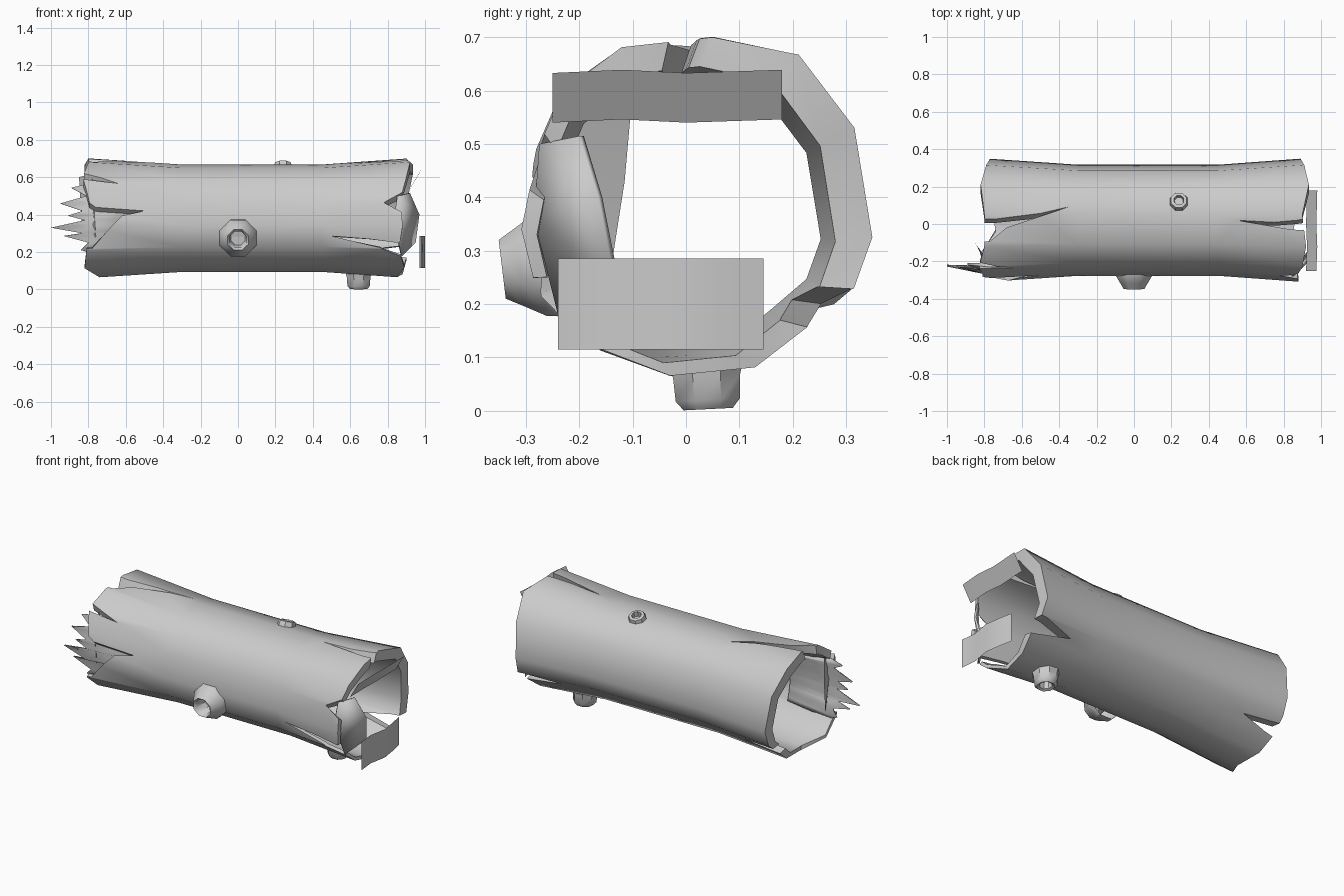
import bpy, bmesh, math
from mathutils import Vector
from mathutils.geometry import delaunay_2d_cdt

if "Cube" in bpy.data.objects:
    bpy.data.objects.remove(bpy.data.objects["Cube"])

CY, CZ = 0.02, 0.38


def make(name, verts, faces):
    me = bpy.data.meshes.new(name)
    bm = bmesh.new()
    vs = [bm.verts.new(v) for v in verts]
    for f in faces:
        bm.faces.new([vs[i] for i in f])
    bmesh.ops.recalc_face_normals(bm, faces=bm.faces[:])
    bm.to_mesh(me)
    bm.free()
    ob = bpy.data.objects.new(name, me)
    bpy.context.collection.objects.link(ob)
    bpy.ops.object.select_all(action='DESELECT')
    bpy.context.view_layer.objects.active = ob
    ob.select_set(True)
    bpy.ops.object.shade_smooth_by_angle(angle=math.radians(40))
    return ob


# Log trunk: cross-section (y, z), and ragged rim x per column at both ends
section = [(.35, .325), (.315, .53), (.21, .665), (.05, .70), (-.12, .68),
           (-.23, .60), (-.28, .49), (-.31, .34), (-.28, .21), (-.16, .115),
           (-.03, .062), (.13, .08), (.225, .155), (.315, .23)]
right_rim = [.89, .91, .935, .90, .92, .90, .87, .88, .86, .89, .85, .88, .90, .90]
left_rim = [-.77, -.79, -.82, -.80, -.80, -.83, -.80, -.77, -.81, -.82, -.74, -.76, -.78, -.77]
for row in (section, right_rim, left_rim):
    row.append(row[0])
angles = [math.degrees(math.atan2(z - CZ, y - CY)) for y, z in section]
angles = [a + 360 if i and a < angles[0] + .01 else a for i, a in enumerate(angles)]

# Cracks: outlines as (x, angle in degrees round the log)
cracks = [
    [(-.35, 76), (-.5, 83), (-.75, 89), (-.95, 88), (-.95, 113), (-.77, 110), (-.68, 97), (-.5, 86)],
    [(-.5, 172), (-.76, 169), (-.95, 146), (-.95, 208), (-.78, 208), (-.7, 192), (-.62, 177)],
    [(-.64, 144), (-.95, 126), (-.95, 139)],
    [(.55, 90), (.75, 92), (.87, 90), (1.0, 86), (1.0, 100), (.84, 99), (.74, 96)],
    [(.5, 198), (.7, 200), (.86, 203), (1.0, 200), (1.0, 222), (.88, 220), (.76, 208)],
    [(.78, 164), (1.0, 142), (1.0, 178), (.88, 174)],
    [(.65, 322), (.86, 332), (1.0, 334), (1.0, 310), (.86, 314)],
    [(-.55, 320), (-.95, 328), (-.95, 305), (-.72, 312)],
]


def at(a, row):
    # value of a per-column list at angle a
    k = max(i for i in range(14) if i == 0 or angles[i] <= a + 1e-6)
    t = (a - angles[k]) / (angles[k + 1] - angles[k])
    p, q = row[k], row[k + 1]
    return Vector(p).lerp(Vector(q), t) if isinstance(p, tuple) else p + (q - p) * t


def skin(x, a, inner):
    # point on the outer or inner bark; the log flares toward both ends
    s = .9 + max(0, -.3 - x) * .205 + max(0, x - .45) * .222
    y, z = at(a, section)
    dy, dz = (y - CY) * s, (z - CZ) * s
    return (x, dy * .85, dz * .875 + .365) if inner else (x, dy + CY, dz + CZ)


def inside(x, a, poly):
    hit = False
    for (x1, a1), (x2, a2) in zip(poly, poly[1:] + poly[:1]):
        if (a1 > a) != (a2 > a) and x < x1 + (a - a1) * (x2 - x1) / (a2 - a1):
            hit = not hit
    return hit


# Unrolled bark: grid and crack outlines triangulated flat, then wrapped round
X = 170
pts, edges = [], []
for k, a in enumerate(angles):
    for j, x in enumerate([left_rim[k], -.3, .1, .45, right_rim[k]]):
        pts.append(Vector((x * X, a)))
        if j:
            edges.append((len(pts) - 2, len(pts) - 1))
        if k:
            edges.append((len(pts) - 6, len(pts) - 1))
for c in cracks:
    o = len(pts)
    pts += [Vector((x * X, a)) for x, a in c]
    edges += [(o + i, o + (i + 1) % len(c)) for i in range(len(c))]
flat, _, tris, *_ = delaunay_2d_cdt(pts, edges, [], 0, 1e-4)

index, uv, kept, count = {}, [], [], {}
for t in tris:
    x, a = sum(flat[i].x for i in t) / 3 / X, sum(flat[i].y for i in t) / 3
    if not at(a, left_rim) < x < at(a, right_rim) or any(inside(x, a, c) for c in cracks):
        continue
    f = []
    for i in t:
        px, pa = flat[i].x / X, min(max(flat[i].y, angles[0]), angles[-1])
        if pa > angles[-1] - .01:
            pa = angles[0]
        key = (round(px, 3), round(pa, 2))
        if key not in index:
            index[key] = len(uv)
            uv.append((px, pa))
        f.append(index[key])
    if len(set(f)) == 3:
        kept.append(f)
        for e in zip(f, f[1:] + f[:1]):
            count[frozenset(e)] = count.get(frozenset(e), []) + [e]
n = len(uv)
faces = kept + [[i + n for i in reversed(f)] for f in kept]
faces += [(e[0][1], e[0][0], e[0][0] + n, e[0][1] + n) for e in count.values() if len(e) == 1]
make("hollow_log", [skin(x, a, False) for x, a in uv] + [skin(x, a, True) for x, a in uv], faces)


# Knots: hollow branch stumps turned from a (radius, height) profile
def knot(name, base, direction, profile, sides=8):
    rot = Vector((0, 0, 1)).rotation_difference(Vector(direction)).to_matrix()
    vs, fs = [], []
    for j, (r, h) in enumerate(profile):
        for k in range(sides):
            t = 2 * math.pi * (k + .5) / sides
            vs.append(Vector(base) + rot @ Vector((r * math.cos(t), r * math.sin(t), h)))
            if j:
                a, b = (j - 1) * sides, j * sides
                fs.append((a + k, a + (k + 1) % sides, b + (k + 1) % sides, b + k))
    fs.append(tuple(range(len(vs) - sides, len(vs))))
    return make(name, vs, fs)


knot("front_knot", (0, -.262, .275), (0, -1, -.12),
     [(.108, -.02), (.105, .01), (.08, .05), (.06, .083), (.047, .07), (.04, .0)])
knot("top_knot", (.24, .115, .64), (0, .35, 1),
     [(.055, -.02), (.05, .02), (.045, .037), (.028, .04), (.022, .0)])
knot("bottom_knot", (.645, .037, .095), (0, .05, -1),
     [(.08, -.01), (.068, .03), (.065, .075), (.05, .092), (.035, .085), (.03, .03)])


# Peeling bark: a sheet between two edge lines
def sheet(name, edge_a, edge_b, thickness=0):
    m = len(edge_a)
    ob = make(name, edge_a + edge_b,
              [(i, i + 1, m + i + 1, m + i) for i in range(m - 1)])
    if thickness:
        ob.modifiers.new("thickness", 'SOLIDIFY').thickness = thickness
    return ob


curl = [(.99, -.24), (.98, -.14), (1.0, -.03), (.985, .07), (.97, .145)]
sheet("lower_bark_strip", [(x, y, .115) for x, y in curl], [(x, y, .285) for x, y in curl])
curl = [(.0, -.25, .0), (.005, -.12, .006), (.0, .0, .0), (.005, .18, .006)]
sheet("upper_bark_strip", [(.92 + x, y, .54 + z) for x, y, z in curl],
      [(.975 + x, y, .633 + z) for x, y, z in curl])
sheet("right_end_flap",
      [(.86, -.275, .50), (.84, -.285, .36), (.88, -.24, .18)],
      [(.92, -.20, .515), (.97, -.165, .40), (.95, -.135, .25)], .012)
sheet("left_end_flap",
      [(-.78, -.2, .62), (-.77, -.265, .45), (-.76, -.255, .28)],
      [(-.85, -.10, .60), (-.84, -.115, .43), (-.83, -.14, .27)])

# Splinters: comb of spikes sticking out of the left end, backed by torn wood
tips = [(-.77, .57), (-.89, .545), (-.81, .50), (-.95, .46), (-.83, .42), (-.91, .395),
        (-.82, .37), (-1.0, .33), (-.83, .30), (-.93, .285), (-.80, .25), (-.84, .21), (-.77, .19)]
bow = [-.272 + .9 * (z - .36) ** 2 for _, z in tips]
sheet("splinters",
      [(-.52, b + .015, .40 + (z - .40) * .8) for (_, z), b in zip(tips, bow)],
      [(x, b + max(0, -.78 - x) * .2, z) for (x, z), b in zip(tips, bow)], .01)
